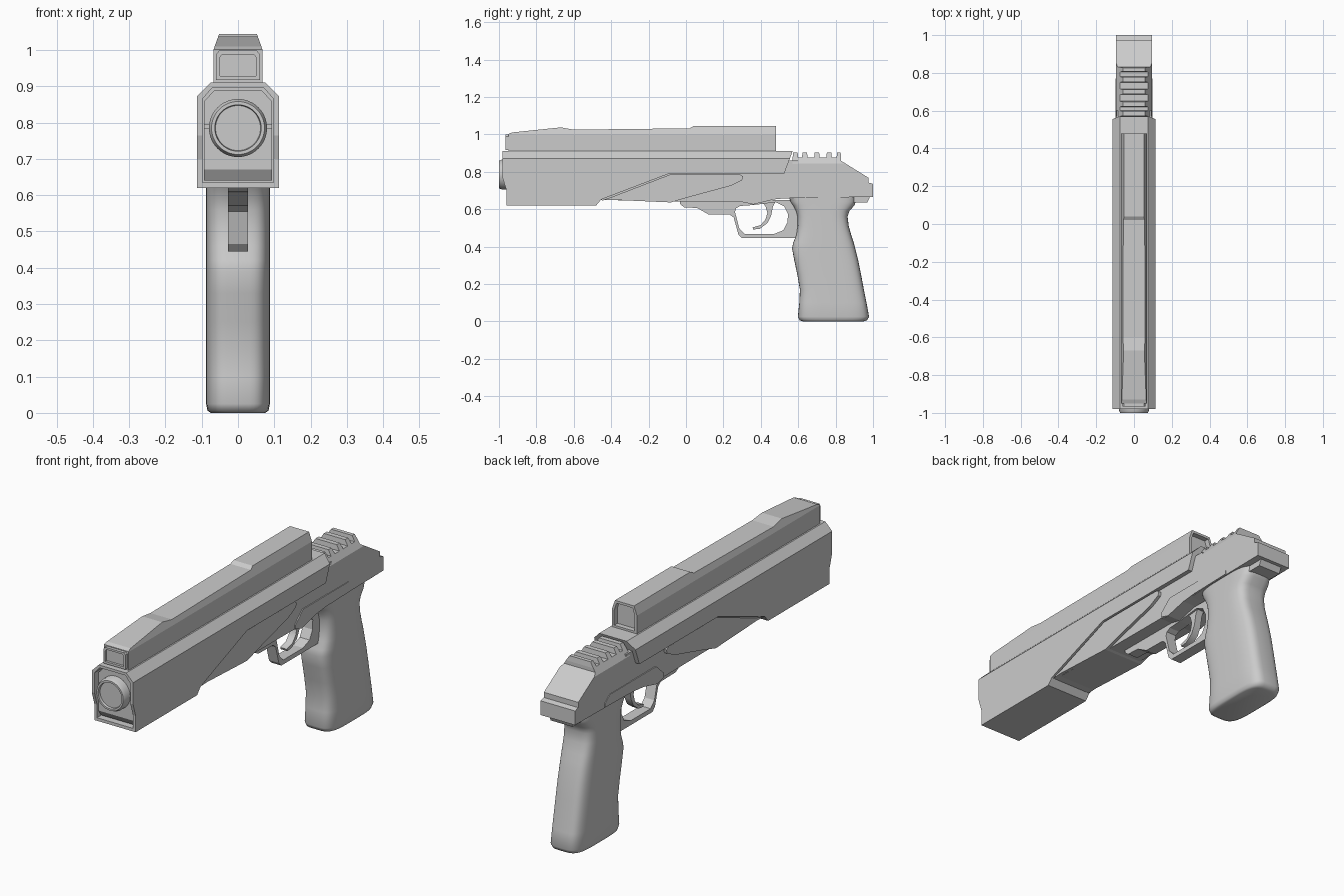
import bpy, bmesh, math
from mathutils import Vector

cube = bpy.data.objects.get("Cube")
if cube:
    bpy.data.objects.remove(cube, do_unlink=True)

GREY = (0.6, 0.6, 0.6, 1)
metal = bpy.data.materials.new("plain_grey")
metal.use_nodes = True
metal.diffuse_color = GREY
metal.node_tree.nodes["Principled BSDF"].inputs["Base Color"].default_value = GREY


def finish(name, bm, smooth=None):
    bmesh.ops.recalc_face_normals(bm, faces=bm.faces[:])
    mesh = bpy.data.meshes.new(name)
    bm.to_mesh(mesh)
    bm.free()
    mesh.materials.append(metal)
    obj = bpy.data.objects.new(name, mesh)
    bpy.context.collection.objects.link(obj)
    if smooth:
        bpy.ops.object.select_all(action='DESELECT')
        obj.select_set(True)
        bpy.context.view_layer.objects.active = obj
        bpy.ops.object.shade_smooth_by_angle(angle=math.radians(smooth))
    return obj


def prism(name, profile, half, chamfer=None, smooth=None):
    """Side profile (y, z) widened to +-half; chamfer = (half at top, top z, shoulder z)."""
    bm = bmesh.new()
    face = bm.faces.new([bm.verts.new((-half, y, z)) for y, z in profile])
    ext = bmesh.ops.extrude_face_region(bm, geom=[face])
    bmesh.ops.translate(bm, vec=(2 * half, 0, 0),
                        verts=[g for g in ext["geom"] if isinstance(g, bmesh.types.BMVert)])
    if chamfer:
        inner, top, shoulder = chamfer
        for side in (-1, 1):
            bmesh.ops.bisect_plane(bm, geom=bm.verts[:] + bm.edges[:] + bm.faces[:],
                                   plane_co=(side * half, 0, shoulder),
                                   plane_no=(side * (top - shoulder), 0, half - inner),
                                   clear_outer=True)
            bmesh.ops.holes_fill(bm, edges=[e for e in bm.edges if e.is_boundary])
    return finish(name, bm, smooth)


def box(name, y0, y1, z0, z1, half, chamfer=None):
    return prism(name, [(y0, z0), (y1, z0), (y1, z1), (y0, z1)], half, chamfer)


def loft(name, rings, smooth):
    bm = bmesh.new()
    loops = [[bm.verts.new(p) for p in ring] for ring in rings]
    for a, b in zip(loops, loops[1:]):
        for i in range(len(a)):
            j = (i + 1) % len(a)
            bm.faces.new((a[i], a[j], b[j], b[i]))
    bm.faces.new(loops[0])
    bm.faces.new(loops[-1])
    return finish(name, bm, smooth)


def carve(obj, cutter):
    mod = obj.modifiers.new("carve", 'BOOLEAN')
    mod.operation, mod.solver, mod.object = 'DIFFERENCE', 'EXACT', cutter
    bpy.ops.object.select_all(action='DESELECT')
    obj.select_set(True)
    bpy.context.view_layer.objects.active = obj
    bpy.ops.object.modifier_apply(modifier=mod.name)
    bpy.data.objects.remove(cutter, do_unlink=True)


# Outer shroud with hollow muzzle
shroud = prism("shroud", [
    (-.98, .91), (-.98, .765), (-.96, .70), (-.96, .62), (-.48, .62), (-.455, .65),
    (-.40, .672), (-.09, .79), (.525, .79), (.57, .91)], .113, (.075, .91, .872))
carve(shroud, box("muzzle_cutter", -1.1, -.925, .635, .897, .098, (.07, .897, .865)))
prism("muzzle_block", [(-.90, .64), (-.935, .64), (-.955, .67), (-.955, .785),
                       (-.945, .785), (-.945, .793), (-.955, .793), (-.955, .888), (-.90, .888)],
      .094, (.066, .888, .858))

# Barrel end with shallow bore
def circle(r, y, n=48):
    return [(r * math.cos(t), y, .785 + r * math.sin(t))
            for t in (2 * math.pi * i / n for i in range(n))]

loft("barrel", [circle(r, y) for r, y in (
    (.08, -.90), (.08, -.985), (.073, -1), (.064, -1), (.062, -.988))], 30)

# Frame core and side panels
prism("frame", [(-.46, .65), (-.08, .64), (.30, .638), (.36, .625), (.47, .655), (.60, .66),
                (.60, .86), (-.46, .86)], .092)
prism("front_side_panel", [(-.45, .647), (-.40, .65), (-.08, .636), (0, .66), (.24, .725),
                           (.30, .755), (.305, .775), (.29, .785), (-.085, .785),
                           (-.40, .664)], .107)
prism("rear_side_panel", [(.31, .64), (.36, .625), (.47, .652), (.55, .66), (.77, .665), (.77, .685),
                          (.73, .715), (.37, .715), (.31, .66)], .097)

# Rear block with gripping ridges
ridges = [(.57, .6), (.62, .65), (.685, .715), (.75, .78), (.805, .83)]
top = []
for a, b in ridges:
    top += [(a, .876), (a + .003, .902), (b - .003, .902), (b, .876)]
prism("rear_block", top + [(.83, .858), (.975, .768), (.975, .742), (1, .735), (1, .665), (.57, .66)],
      .094, (.058, .902, .845))
prism("rear_tang", [(.86, .67), (.985, .67), (.97, .636), (.86, .636)], .06)

# Top sight housing with recessed ends
sight = prism("sight_housing", [
    (-.95, .905), (-.95, 1.002), (-.93, 1.01), (-.67, 1.037), (-.60, 1.025), (.02, 1.032),
    (.04, 1.044), (.48, 1.044), (.48, .905)], .068, (.052, 1.044, 1.0))
carve(sight, box("sight_rear_cutter", .455, .6, .92, 1.032, .056, (.044, 1.032, .995)))
window = box("sight_window", -.965, -.94, .917, .998, .06, (.052, .998, .988))
carve(window, box("window_cutter", -1, -.953, .928, .988, .05, (.043, .988, .98)))

# Trigger guard and trigger
guard = prism("trigger_guard", [
    (-.035, .65), (-.03, .625), (-.01, .61), (.06, .606), (.12, .572), (.235, .57), (.255, .555),
    (.28, .465), (.30, .445), (.60, .445), (.61, .65)], .027)
carve(guard, prism("guard_cutter", [
    (.262, .585), (.285, .497), (.315, .467), (.47, .467), (.52, .487), (.543, .53),
    (.545, .575), (.525, .615), (.48, .637), (.36, .622), (.29, .617), (.268, .605)], .1))
prism("trigger", [
    (.40, .65), (.425, .615), (.435, .58), (.425, .545), (.40, .515), (.355, .502), (.36, .491),
    (.395, .495), (.435, .525), (.455, .565), (.465, .615), (.485, .65)], .018, smooth=35)

# Contoured grip: rounded sections of height z from front y to rear y
def section(z, front, rear, half, n=48):
    ring = []
    for i in range(n):
        t = 2 * math.pi * i / n
        c, s = math.cos(t), math.sin(t)
        ring.append(Vector((half * math.copysign(abs(c) ** .5, c),
                            (front + rear) / 2 + (rear - front) / 2 * math.copysign(abs(s) ** .5, s),
                            z)))
    return ring

loft("grip", [section(*s) for s in (
    (0, .625, .95, .075), (.006, .607, .968, .084), (.025, .598, .979, .088), (.1, .606, .965, .088),
    (.17, .609, .951, .088), (.25, .595, .936, .088), (.33, .578, .92, .088), (.39, .567, .905, .088),
    (.42, .573, .897, .088), (.46, .589, .884, .088), (.51, .597, .87, .088), (.56, .596, .864, .088),
    (.59, .588, .874, .088), (.62, .572, .9, .088), (.64, .558, .908, .088), (.67, .55, .91, .088))], 60)
